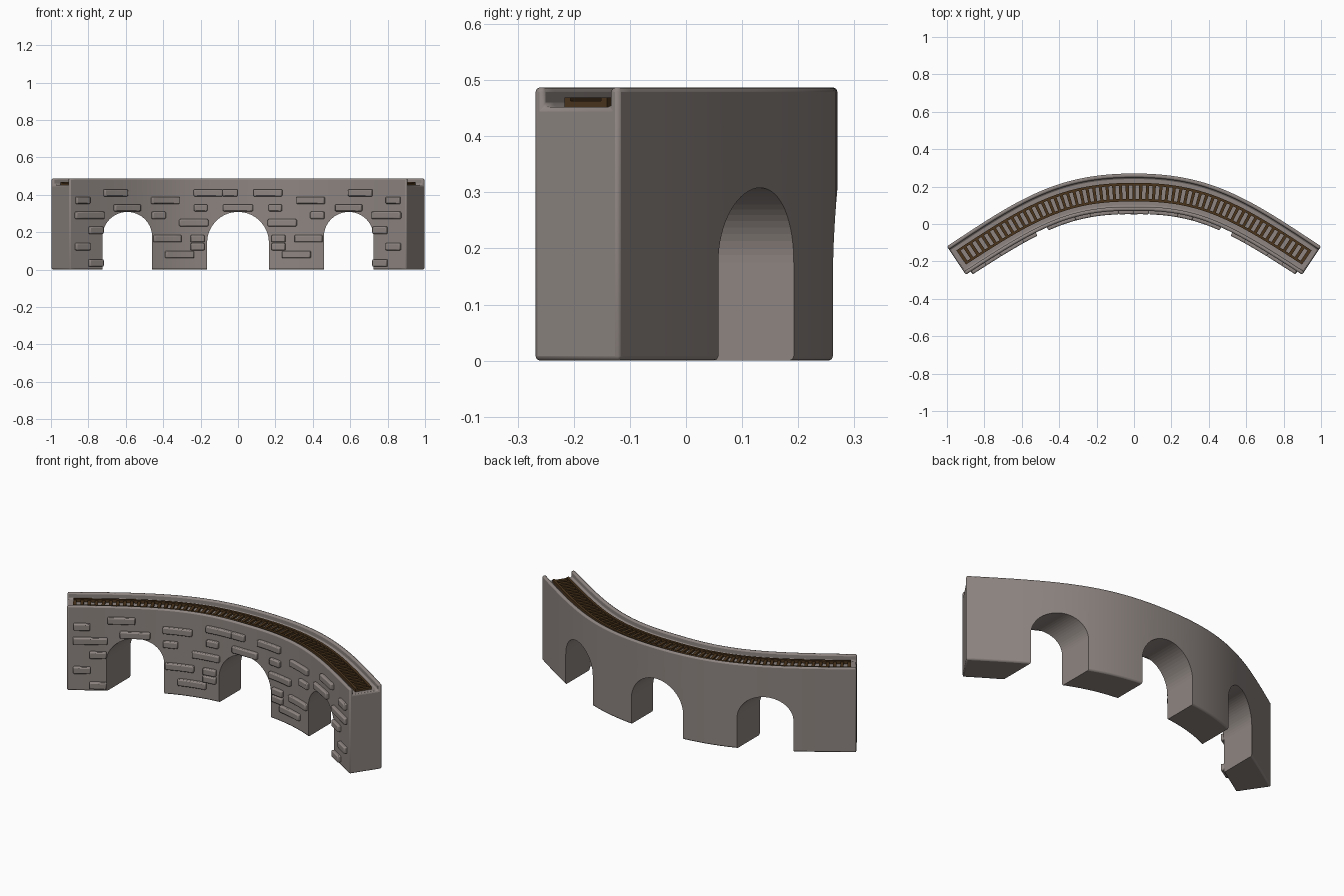
import bpy, bmesh, math
from mathutils import Vector
from mathutils.geometry import interpolate_bezier

if "Cube" in bpy.data.objects:
    bpy.data.objects.remove(bpy.data.objects["Cube"])


def material(name, rgb):
    m = bpy.data.materials.new(name)
    m.diffuse_color = (*rgb, 1)
    m.use_nodes = True
    m.node_tree.nodes["Principled BSDF"].inputs["Base Color"].default_value = m.diffuse_color
    return m


STONE = material("stone", (0.27, 0.235, 0.22))
WOOD = material("dark_wood", (0.07, 0.035, 0.012))

# Half of the outer edge in plan, measured by arc length and mirrored
half = interpolate_bezier(Vector((0, 0.27, 0)), Vector((0.4, 0.27, 0)),
                          Vector((0.6, 0.148, 0)), Vector((1, -0.12, 0)), 200)
arc = [0.0]
for a, b in zip(half, half[1:]):
    arc.append(arc[-1] + (b - a).length)


def at(u, f, z, out=0.0):
    """Point at u (-1..1 along), f (0 outer edge .. 1 inner edge), height z."""
    s = min(abs(u), 1) * arc[-1]
    i = next((k for k in range(1, len(arc)) if arc[k] >= s), len(arc) - 1)
    p = half[i - 1].lerp(half[i], (s - arc[i - 1]) / (arc[i] - arc[i - 1]))
    a, b = half[max(i - 2, 0)], half[min(i + 1, len(half) - 1)]
    t = (b - a).normalized() if i > 2 else Vector((1, 0, 0))
    d = f * (0.2 - 0.018 * abs(u)) + out
    q = p + Vector((t.y, -t.x, 0)) * d
    return Vector((q.x if u >= 0 else -q.x, q.y, z))


def sweep(bm, profile, u0, u1, n):
    """Closed profile of (f, z[, out]) swept along the curve."""
    rings = [[bm.verts.new(at(u0 + (u1 - u0) * k / n, *p)) for p in profile]
             for k in range(n + 1)]
    m = len(profile)
    for r, s in zip(rings, rings[1:]):
        for j in range(m):
            bm.faces.new((r[j], r[(j + 1) % m], s[(j + 1) % m], s[j]))
    bm.faces.new(rings[0])
    bm.faces.new(rings[-1])


def finish(bm, name, mat, bevel=0, segments=2):
    bmesh.ops.recalc_face_normals(bm, faces=bm.faces)
    me = bpy.data.meshes.new(name)
    bm.to_mesh(me)
    bm.free()
    ob = bpy.data.objects.new(name, me)
    bpy.context.collection.objects.link(ob)
    if mat:
        me.materials.append(mat)
    if bevel:
        mod = ob.modifiers.new("soft_edges", 'BEVEL')
        mod.width, mod.segments, mod.angle_limit = bevel, segments, math.radians(40)
    return ob


def smooth(ob):
    bpy.ops.object.select_all(action='DESELECT')
    ob.select_set(True)
    bpy.context.view_layer.objects.active = ob
    bpy.ops.object.shade_smooth_by_angle(angle=math.radians(35))


def rect(f0, f1, z0, z1):
    return [(f0, z0), (f1, z0), (f1, z1), (f0, z1)]


# Curved viaduct body with a channel along the top
bm = bmesh.new()
sweep(bm, [(0, 0.003), (1, 0.003), (1, 0.487), (0.89, 0.487), (0.89, 0.452),
           (0.11, 0.452), (0.11, 0.487), (0, 0.487)], -1, 1, 64)
bmesh.ops.translate(bm, verts=[v for v in bm.verts if v.co.z < 0.01], vec=(0, 0, -0.003))
body = finish(bm, "viaduct_body", STONE, 0.008)

# Arch openings, all cut straight from front to back
bm = bmesh.new()
for cx, r in ((-0.592, 0.133), (0, 0.165), (0.592, 0.133)):
    spring = 0.308 - r
    outline = [(cx - r, -0.1)] + [(cx - r * math.cos(math.pi * k / 32),
               spring + r * math.sin(math.pi * k / 32)) for k in range(33)] + [(cx + r, -0.1)]
    face = bm.faces.new([bm.verts.new((x, -0.6, z)) for x, z in outline])
    ext = bmesh.ops.extrude_face_region(bm, geom=[face])
    bmesh.ops.translate(bm, vec=(0, 1.2, 0),
                        verts=[g for g in ext["geom"] if isinstance(g, bmesh.types.BMVert)])
cutter = finish(bm, "arch_cutter", None)
cutter.hide_render = True
cutter.hide_viewport = True
cut = body.modifiers.new("arches", 'BOOLEAN')
cut.object, cut.operation, cut.solver = cutter, 'DIFFERENCE', 'EXACT'
smooth(body)


def inner_u(x):
    """Position along the curve where the inner wall has this x."""
    lo, hi = 0.0, 1.0
    for _ in range(25):
        mid = (lo + hi) / 2
        lo, hi = (mid, hi) if at(mid, 1, 0).x < abs(x) else (lo, mid)
    return math.copysign(lo, x)


# Raised bricks on the front wall: x start, x end, z centre (mirrored)
BRICKS = [(0.083, 0.237, 0.41), (0.595, 0.72, 0.41), (0.315, 0.465, 0.37),
          (0.797, 0.87, 0.37), (0.165, 0.235, 0.33), (0.525, 0.665, 0.33),
          (0.39, 0.463, 0.29), (0.72, 0.873, 0.29), (0.16, 0.315, 0.25),
          (0.725, 0.80, 0.21), (0.305, 0.453, 0.165), (0.18, 0.255, 0.165),
          (0.795, 0.872, 0.122), (0.18, 0.255, 0.122), (0.237, 0.39, 0.08), (0.725, 0.80, 0.035)]
bricks = BRICKS + [(-b, -a, z) for a, b, z in BRICKS]
bricks += [(-0.08, 0.08, 0.33), (-0.083, -0.002, 0.41)]
bm = bmesh.new()
for a, b, z in bricks:
    sweep(bm, [(1, z - 0.019, -0.01), (1, z - 0.019, 0.018),
               (1, z + 0.019, 0.018), (1, z + 0.019, -0.01)], inner_u(a), inner_u(b), 4)
smooth(finish(bm, "raised_bricks", STONE, 0.006))

# Track: two rails and evenly spaced sleepers
bm = bmesh.new()
for f in (0.25, 0.68):
    sweep(bm, rect(f, f + 0.07, 0.45, 0.469), -0.972, 0.972, 64)
smooth(finish(bm, "track_rails", WOOD))
bm = bmesh.new()
COUNT = 57
for k in range(COUNT):
    u = -0.964 + 1.928 * k / (COUNT - 1)
    sweep(bm, rect(0.26, 0.74, 0.45, 0.463), u - 0.008, u + 0.008, 1)
finish(bm, "track_sleepers", WOOD)
